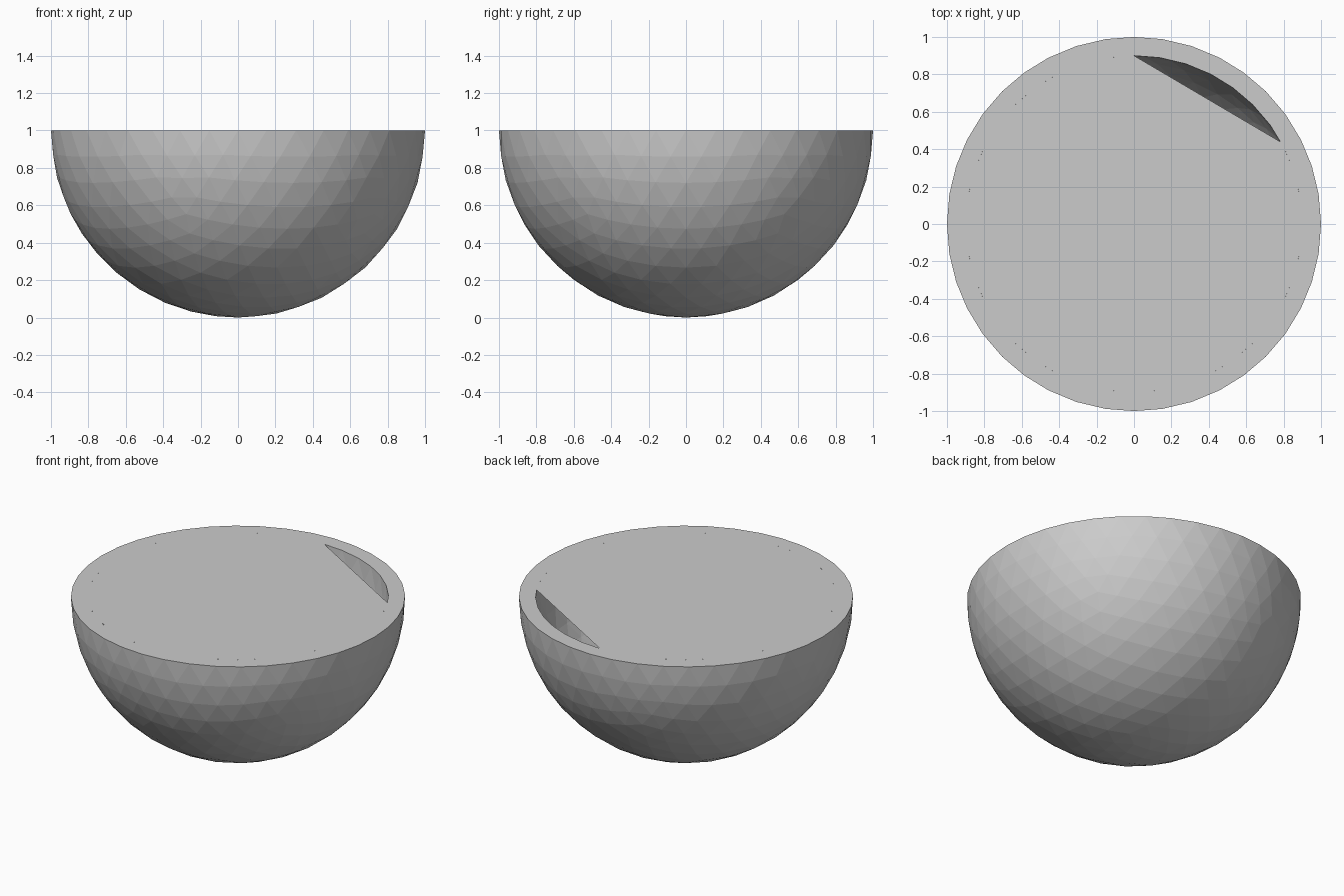
import bpy, bmesh, math
from mathutils import Matrix

if "Cube" in bpy.data.objects:
    bpy.data.objects.remove(bpy.data.objects["Cube"])

R_OUT, R_IN, TOP = 1.0, 0.9, 1.0


def half_sphere(bm, radius):
    """Lower half of an icosphere; returns its equator vertices sorted by angle."""
    made = bmesh.ops.create_icosphere(bm, subdivisions=4, radius=radius)["verts"]
    bmesh.ops.bisect_plane(
        bm, geom=list({f for v in made for f in v.link_faces})
        + list({e for v in made for e in v.link_edges}) + made,
        dist=1e-4, plane_co=(0, 0, 0), plane_no=(0, 0, 1), clear_outer=True)


def finish(bm, name):
    bmesh.ops.translate(bm, verts=bm.verts, vec=(0, 0, TOP))
    mesh = bpy.data.meshes.new(name)
    bm.to_mesh(mesh)
    bm.free()
    obj = bpy.data.objects.new(name, mesh)
    bpy.context.collection.objects.link(obj)
    return obj


# bowl: outer shell, scaled inner shell facing inward, flat rim between
bm = bmesh.new()
half_sphere(bm, R_OUT)
copy = bmesh.ops.duplicate(bm, geom=bm.verts[:] + bm.edges[:] + bm.faces[:])["geom"]
inner_verts = [g for g in copy if isinstance(g, bmesh.types.BMVert)]
inner_faces = [g for g in copy if isinstance(g, bmesh.types.BMFace)]
bmesh.ops.transform(bm, matrix=Matrix.Scale(R_IN, 4), verts=inner_verts)
bmesh.ops.reverse_faces(bm, faces=inner_faces)
bmesh.ops.bridge_loops(bm, edges=[e for e in bm.edges if e.is_boundary])
bmesh.ops.recalc_face_normals(bm, faces=bm.faces)
finish(bm, "bowl")

# liquid surface: flat disc with one segment left open by a straight chord
bm = bmesh.new()
pts = [(R_IN * math.cos(math.radians(a)), R_IN * math.sin(math.radians(a)))
       for a in range(90, 388, 9)]
pts.append((0.785, 0.438))
face = bm.faces.new([bm.verts.new((x, y, 0)) for x, y in pts])
face.normal_update()
if face.normal.z < 0:
    face.normal_flip()
finish(bm, "liquid_surface")
